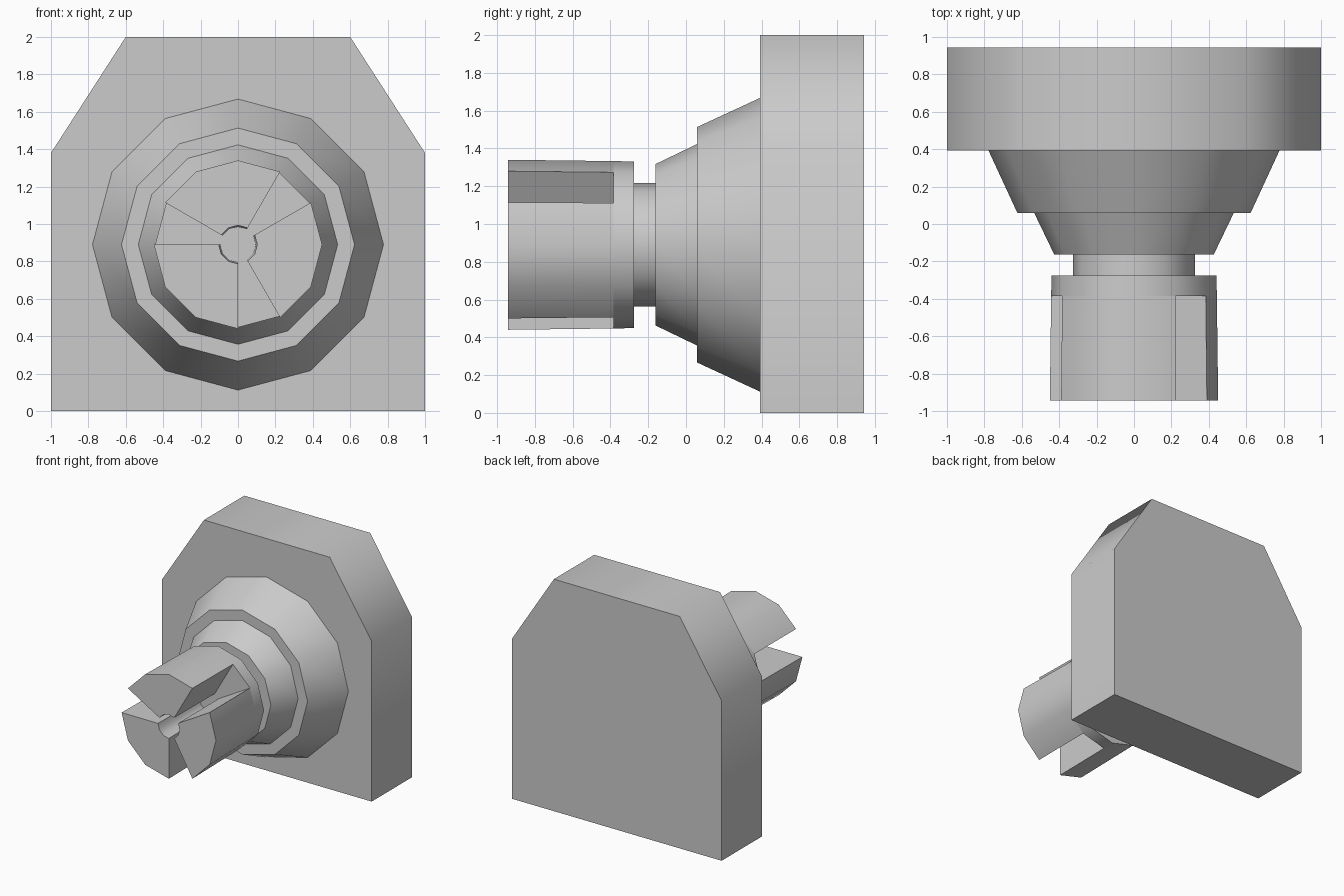
import bpy, bmesh
from math import cos, sin, radians

if "Cube" in bpy.data.objects:
    bpy.data.objects.remove(bpy.data.objects["Cube"])

AXIS_Z = 0.89                      # height of the turned axis
STEP = 30                          # twelve-sided turned parts


def ring(r, y, angles):
    return [(r * cos(radians(a)), y, AXIS_Z + r * sin(radians(a))) for a in angles]


def loft(name, loops, cap_first=True, cap_last=True):
    """Skin a series of closed loops that have equal point counts."""
    bm = bmesh.new()
    rows = [[bm.verts.new(p) for p in loop] for loop in loops]
    n = len(rows[0])
    for a, b in zip(rows, rows[1:]):
        for i in range(n):
            j = (i + 1) % n
            bm.faces.new((a[i], a[j], b[j], b[i]))
    if cap_first:
        bm.faces.new(rows[0])
    if cap_last:
        bm.faces.new(rows[-1])
    bmesh.ops.recalc_face_normals(bm, faces=bm.faces)
    mesh = bpy.data.meshes.new(name)
    bm.to_mesh(mesh)
    bm.free()
    ob = bpy.data.objects.new(name, mesh)
    bpy.context.collection.objects.link(ob)
    bpy.ops.object.select_all(action='DESELECT')
    ob.select_set(True)
    bpy.context.view_layer.objects.active = ob
    bpy.ops.object.shade_smooth_by_angle(angle=radians(60))
    return ob


# Back plate with chamfered upper corners
half = [(1, 0), (1, 1.38), (0.6, 2)]
outline = half + [(-x, z) for x, z in reversed(half)]
loft("back_plate", [[(x, y, z) for x, z in outline] for y in (0.393, 0.943)])

# Stepped cone, neck and solid root of the chuck, as (radius, y)
profile = [(0.778, 0.393), (0.623, 0.058), (0.533, 0.058), (0.427, -0.162),
           (0.326, -0.162), (0.326, -0.275), (0.441, -0.275), (0.443, -0.385)]
circle = range(0, 360, STEP)
loft("stepped_body", [ring(r, y, circle) for r, y in profile], cap_first=False)

# Three quarter-turn jaws with wedge slots between them and a central bore
for k in range(3):
    arc = [60 + 120 * k + STEP * i for i in range(4)]
    sections = [ring(ro, y, arc) + ring(ri, y, arc[::-1])
                for ro, ri, y in ((0.443, 0.095, -0.385), (0.45, 0.103, -0.943))]
    loft(f"chuck_jaw_{k + 1}", sections, cap_first=False)
